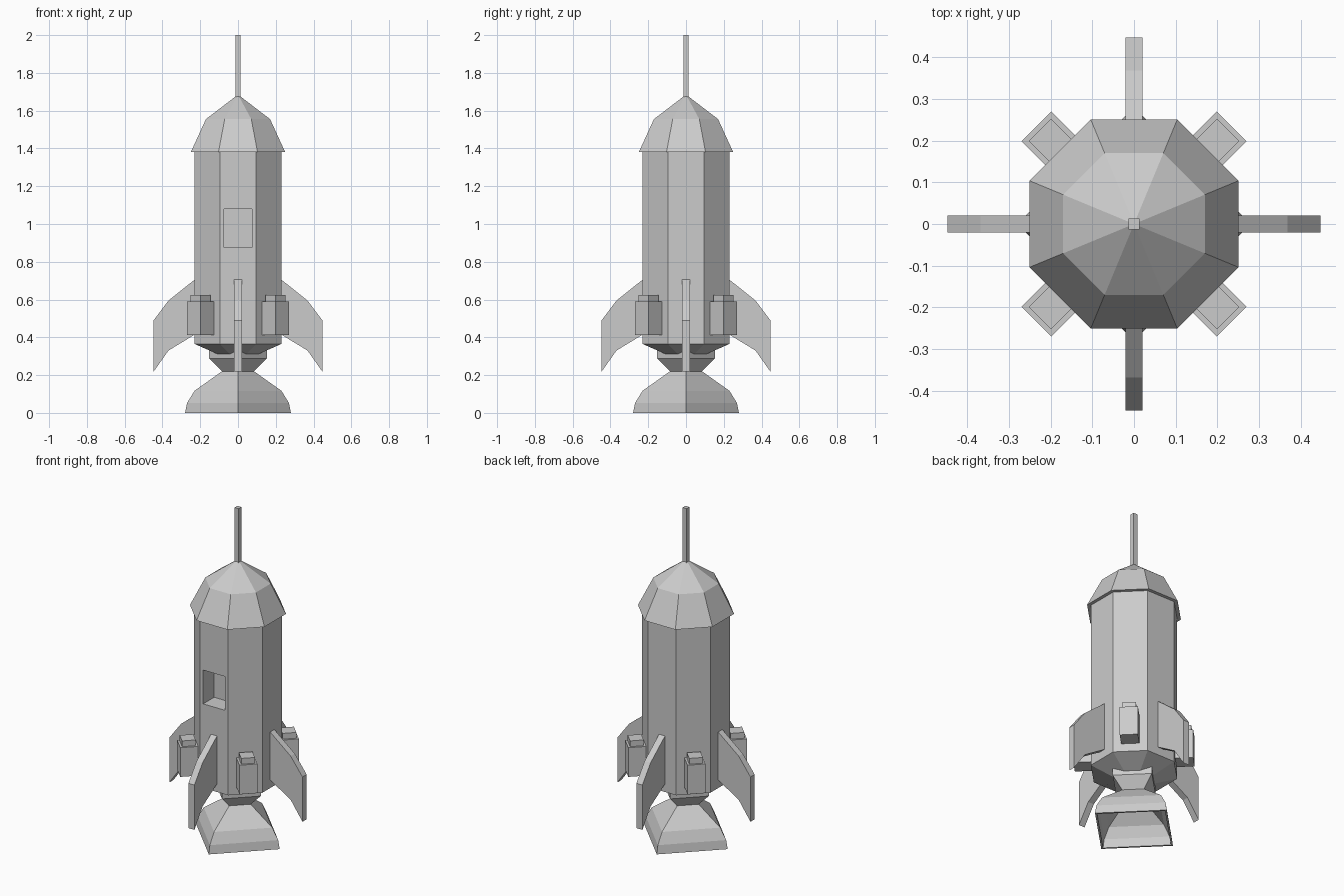
import bpy, bmesh, math
from mathutils import Matrix

if "Cube" in bpy.data.objects:
    bpy.data.objects.remove(bpy.data.objects["Cube"])

OCT = 1 / math.cos(math.pi / 8)  # flat-to-centre distance -> corner radius


def finish(name, bm):
    bmesh.ops.recalc_face_normals(bm, faces=bm.faces)
    mesh = bpy.data.meshes.new(name)
    bm.to_mesh(mesh)
    bm.free()
    obj = bpy.data.objects.new(name, mesh)
    bpy.context.collection.objects.link(obj)
    return obj


def lathe(name, profile, sides, start=0.0, scale=1.0):
    """Faceted solid of revolution from (radius, z) points, ends capped."""
    bm = bmesh.new()
    rings = []
    for r, z in profile:
        if r == 0:
            rings.append([bm.verts.new((0, 0, z))] * sides)
            continue
        angles = [start + 2 * math.pi * i / sides for i in range(sides)]
        rings.append([bm.verts.new((r * scale * math.cos(a), r * scale * math.sin(a), z))
                      for a in angles])
    for a, b in zip(rings, rings[1:]):
        for i in range(sides):
            j = (i + 1) % sides
            bm.faces.new(list(dict.fromkeys((a[i], a[j], b[j], b[i]))))
    for ring in (rings[0], rings[-1]):
        if len(set(ring)) > 2:
            bm.faces.new(ring)
    return finish(name, bm)


def box(name, x, y, z):
    """Axis-aligned box from (min, max) ranges."""
    bm = bmesh.new()
    size = [b - a for a, b in (x, y, z)]
    mid = [(a + b) / 2 for a, b in (x, y, z)]
    bmesh.ops.create_cube(bm, size=1, matrix=Matrix.Translation(mid) @ Matrix.Diagonal((*size, 1)))
    return finish(name, bm)


def plate(name, outline, thickness, angle):
    """Flat plate from an x-z outline, turned about the z axis."""
    bm = bmesh.new()
    face = bm.faces.new([bm.verts.new((x, -thickness / 2, z)) for x, z in outline])
    new = bmesh.ops.extrude_face_region(bm, geom=[face])["geom"]
    bmesh.ops.translate(bm, vec=(0, thickness, 0),
                        verts=[v for v in new if isinstance(v, bmesh.types.BMVert)])
    bm.transform(Matrix.Rotation(angle, 4, 'Z'))
    return finish(name, bm)


# Octagonal hull with tapered underside
hull = lathe("hull", [(0.105, 0.31), (0.23, 0.365), (0.23, 1.385)], 8, math.pi / 8, OCT)

# Recessed window in the front face
cutter = box("window_cutter", (-0.073, 0.073), (-0.4, -0.125), (0.875, 1.08))
cutter.hide_render = True
cut = hull.modifiers.new("window", 'BOOLEAN')
cut.operation = 'DIFFERENCE'
cut.solver = 'EXACT'
cut.object = cutter
bpy.context.view_layer.objects.active = hull
bpy.ops.object.modifier_apply(modifier=cut.name)
bpy.data.objects.remove(cutter)

# Nose cone and antenna
lathe("nose_cone", [(0.25, 1.38), (0.17, 1.555), (0, 1.685)], 8, math.pi / 8, OCT)
box("antenna", (-0.0135, 0.0135), (-0.0135, 0.0135), (1.66, 2.0))

# Four-sided engine: neck, flared outer bell, then hollow inside
lathe("engine_bell", [(0.153, 0.345), (0.153, 0.288), (0.085, 0.22), (0.23, 0.117),
                      (0.27, 0.052), (0.28, 0.0), (0.265, 0.0), (0.255, 0.05),
                      (0.215, 0.11), (0.07, 0.21)], 4)

# Four swept fins and four diagonal boosters
FIN = [(0.22, 0.713), (0.368, 0.595), (0.447, 0.49), (0.447, 0.218), (0.368, 0.33), (0.22, 0.42)]
for i in range(4):
    plate(f"fin_{i + 1}", FIN, 0.04, i * math.pi / 2)
    turn = Matrix.Rotation(math.pi / 4 + i * math.pi / 2, 4, 'Z')
    for name, h, z in (("booster", 0.05, (0.413, 0.59)), ("booster_cap", 0.038, (0.59, 0.625))):
        part = box(f"{name}_{i + 1}", (0.281 - h, 0.281 + h), (-h, h), z)
        part.data.transform(turn)
